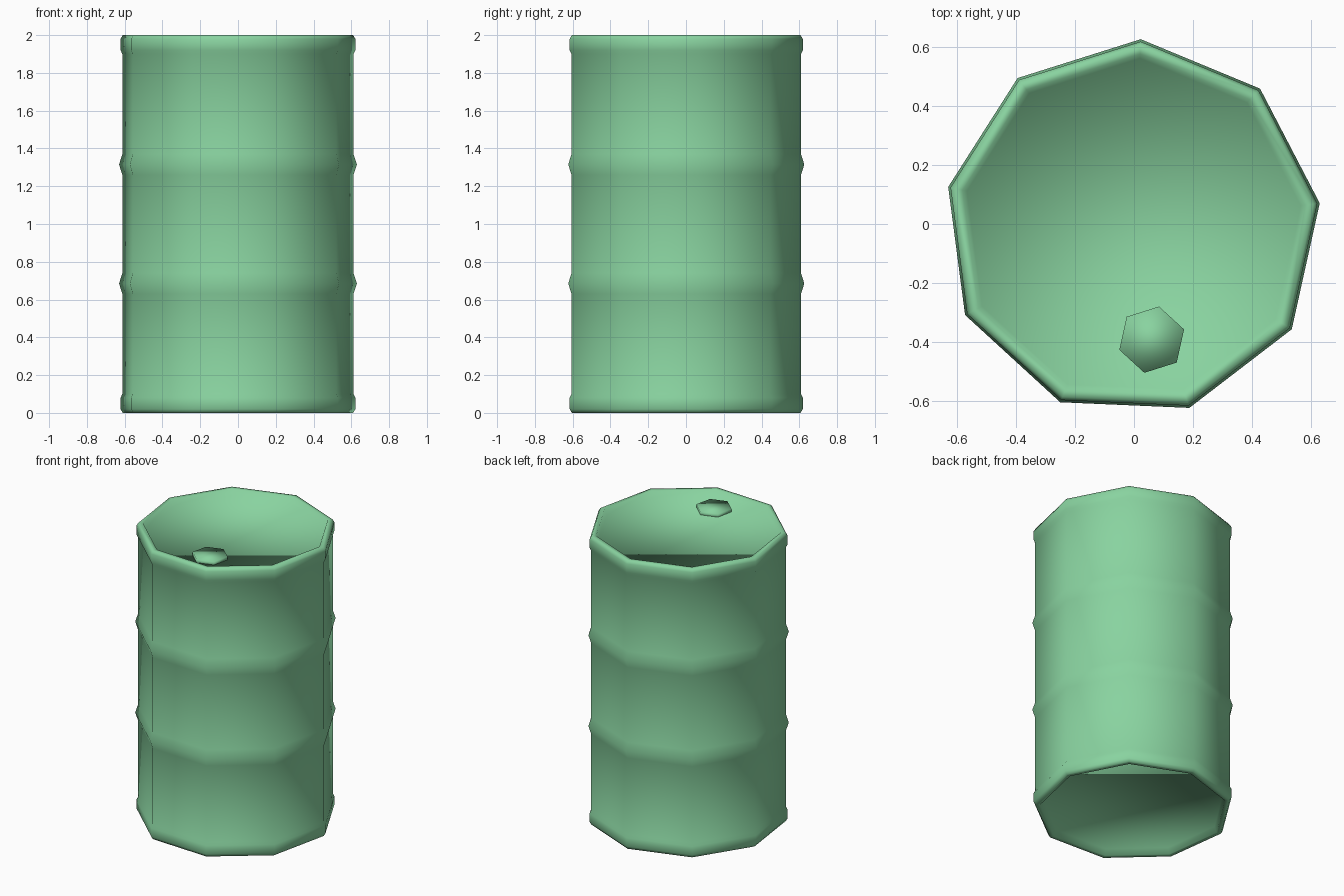
import bpy, bmesh, math

cube = bpy.data.objects.get("Cube")
if cube:
    bpy.data.objects.remove(cube, do_unlink=True)

# Single painted-metal colour
green = bpy.data.materials.new("pale_green_paint")
green.use_nodes = True
colour = (0.25, 0.65, 0.35, 1)
green.diffuse_color = colour
green.node_tree.nodes["Principled BSDF"].inputs["Base Color"].default_value = colour


def lathe(name, profile, sides, phase, centre):
    """Closed smooth solid: rings of (radius, z), capped at both ends."""
    bm = bmesh.new()
    rings = []
    for radius, z in profile:
        angles = [math.radians(phase + 360 * i / sides) for i in range(sides)]
        rings.append([bm.verts.new((radius * math.cos(a), radius * math.sin(a), z))
                      for a in angles])
    for low, high in zip(rings, rings[1:]):
        for i in range(sides):
            j = (i + 1) % sides
            bm.faces.new((low[i], low[j], high[j], high[i]))
    bm.faces.new(rings[0][::-1])
    bm.faces.new(rings[-1])
    bmesh.ops.recalc_face_normals(bm, faces=bm.faces)
    for face in bm.faces:
        face.smooth = True
    mesh = bpy.data.meshes.new(name)
    bm.to_mesh(mesh)
    bm.free()
    mesh.materials.append(green)
    obj = bpy.data.objects.new(name, mesh)
    obj.location = (*centre, 0)
    bpy.context.collection.objects.link(obj)
    return obj


# Barrel: recessed end, rolled rim and rib for the lower half, mirrored upward
wall, rim, rib = 0.622, 0.632, 0.64
lower = [(0.575, 0.04), (0.59, 0), (0.62, 0), (rim, 0.02), (rim, 0.08), (wall, 0.1),
         (wall, 0.63), (rib, 0.685), (wall, 0.74)]
upper = [(r, 2 - z) for r, z in reversed(lower)]
lathe("barrel", lower + upper, 9, 87.5, (-0.005, -0.013))

# Filler cap on the recessed lid
lathe("filler_cap", [(0.115, 1.95), (0.115, 1.982)], 6, 77.5, (0.06, -0.392))
